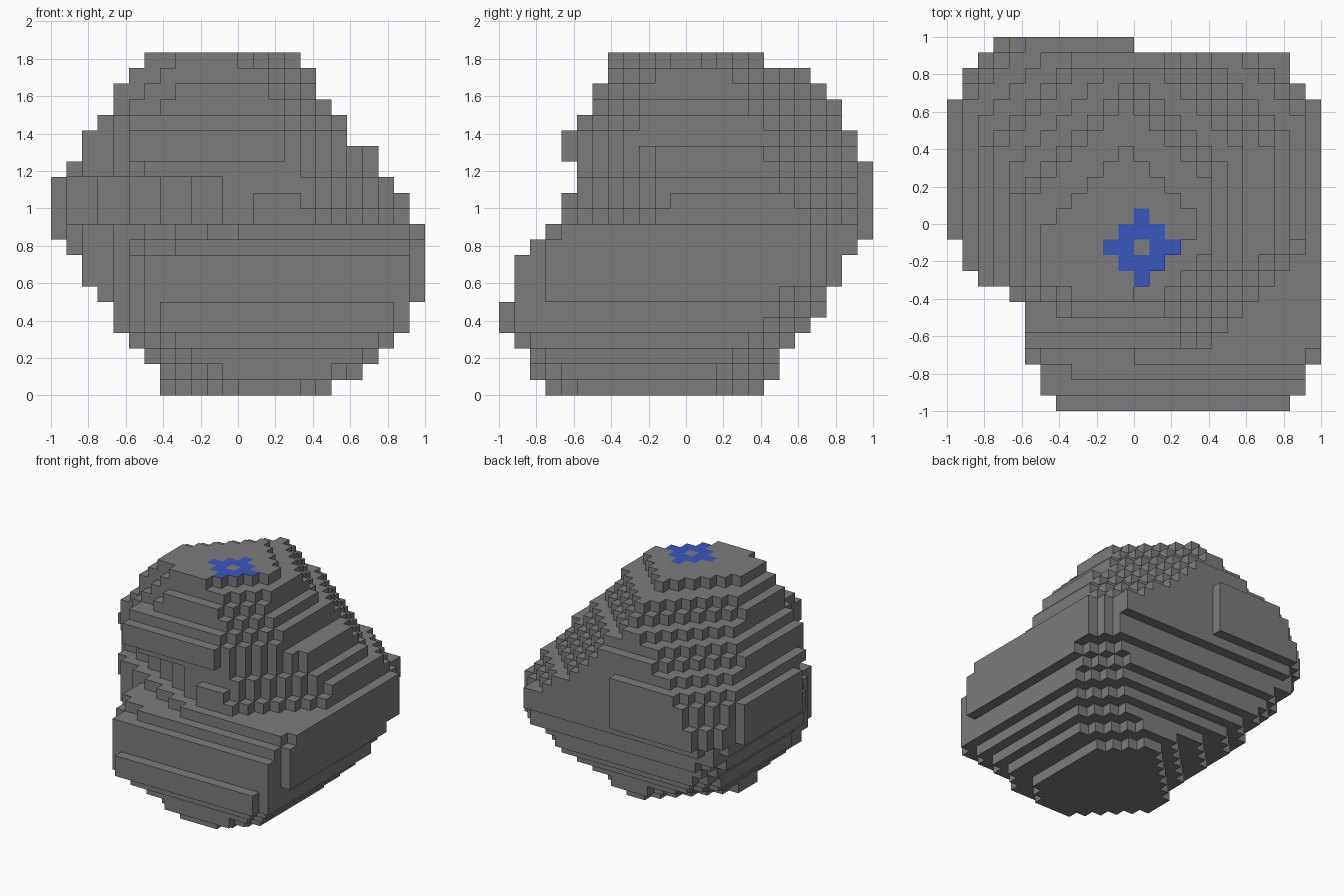
import bpy
import bmesh
from mathutils import Vector

if "Cube" in bpy.data.objects:
    bpy.data.objects.remove(bpy.data.objects["Cube"], do_unlink=True)

CELL = 1 / 12
HALF = 12

# Extent of every layer of blocks, from the ground up, in cells
LEFT = [5, 5, 6, 7, 8, 8, 9, 10, 10, 11, 12, 12, 12, 12, 11, 10, 10, 9, 8, 8, 7, 6]
RIGHT = [6, 8, 9, 10, 11, 11, 12, 12, 12, 12, 12, 11, 11, 10, 9, 9, 7, 7, 6, 5, 5, 4]
FRONT = [9, 10, 10, 11, 12, 12, 11, 11, 11, 10, 9, 8, 8, 7, 7, 8, 8, 7, 6, 6, 5, 5]
BACK = [5, 6, 6, 7, 8, 9, 9, 10, 10, 11, 12, 12, 12, 12, 12, 11, 11, 10, 10, 9, 8, 5]

# Plan outline from front to back: (rows end at, left limit, right limit)
PLAN = [(-11, 5, 10), (-9, 6, 11), (-5, 7, 12), (-4, 8, 12), (-3, 10, 12),
        (-1, 11, 12), (8, 12, 12), (9, 11, 11), (10, 11, 10), (11, 10, 10), (12, 9, 0)]

# Corner cuts: layer -> front left, front right, back left, back right,
# and a shallower slant across the front left
CORNERS = {
    0: (9, 13, 4, 8, 40),
    2: (13, 18, 9, 12, 40),
    4: (17, 22, 14, 16, 40),
    8: (17, 22, 20, 21, 30),
    10: (14, 20, 21, 21, 18),
    11: (13, 13, 21, 19, 15),
    13: (14, 12, 20, 16, 15),
    14: (15, 11, 19, 15, 20),
    16: (16, 11, 15, 13, 26),
    18: (14, 9, 12, 10, 17),
    20: (12, 7, 9, 8, 15),
    21: (10, 5, 6, 5, 14),
}


def make_material(name, color):
    mat = bpy.data.materials.new(name)
    mat.use_nodes = True
    mat.diffuse_color = color
    mat.node_tree.nodes["Principled BSDF"].inputs["Base Color"].default_value = color
    return mat


def corner_cuts(layer):
    """Blend the corner cuts between the two nearest key layers."""
    low = max(k for k in CORNERS if k <= layer)
    high = min(k for k in CORNERS if k >= layer)
    t = (layer - low) / (high - low) if high > low else 0
    return [round(a + (b - a) * t) for a, b in zip(CORNERS[low], CORNERS[high])]


def is_solid(i, j, layer, cuts):
    x, y = i + 0.5, j + 0.5
    if not (-LEFT[layer] < x < RIGHT[layer] and -FRONT[layer] < y < BACK[layer]):
        return False
    plan_left, plan_right = next((a, b) for end, a, b in PLAN if y < end)
    if not -plan_left < x < plan_right:
        return False
    reach = (-i - j, i + 1 - j, j + 1 - i, i + j + 2, -i - 2 * j)
    return all(d <= cut for d, cut in zip(reach, cuts))


# Gather the blocks of the boulder
blocks = set()
for layer in range(len(LEFT)):
    cuts = corner_cuts(layer)
    for i in range(-HALF, HALF):
        for j in range(-HALF, HALF):
            if is_solid(i, j, layer, cuts):
                blocks.add((i, j, layer))


def in_flower(i, j, layer):
    """Diamond of petals around one bare block on the summit."""
    return layer == len(LEFT) - 1 and 1 <= abs(i) + abs(j + 2) <= 2


# Skin the outside of the blocks with square faces
bm = bmesh.new()
for block in sorted(blocks):
    centre = Vector(block) + Vector((0.5, 0.5, 0.5))
    for axis in range(3):
        for sign in (-1, 1):
            normal = Vector((0, 0, 0))
            normal[axis] = sign
            if tuple(int(c + n) for c, n in zip(block, normal)) in blocks:
                continue
            side = Vector((0, 0, 0))
            side[(axis + 1) % 3] = 0.5
            up = normal.cross(side)
            middle = centre + normal / 2
            ring = (middle - side - up, middle + side - up,
                    middle + side + up, middle - side + up)
            face = bm.faces.new([bm.verts.new(p * CELL) for p in ring])
            if axis == 2 and sign > 0 and in_flower(*block):
                face.material_index = 1
bmesh.ops.remove_doubles(bm, verts=bm.verts, dist=CELL / 100)

mesh = bpy.data.meshes.new("boulder")
bm.to_mesh(mesh)
bm.free()
mesh.materials.append(make_material("stone grey", (0.2, 0.2, 0.2, 1)))
mesh.materials.append(make_material("flower blue", (0.042, 0.095, 0.52, 1)))
boulder = bpy.data.objects.new("boulder", mesh)
bpy.context.collection.objects.link(boulder)
